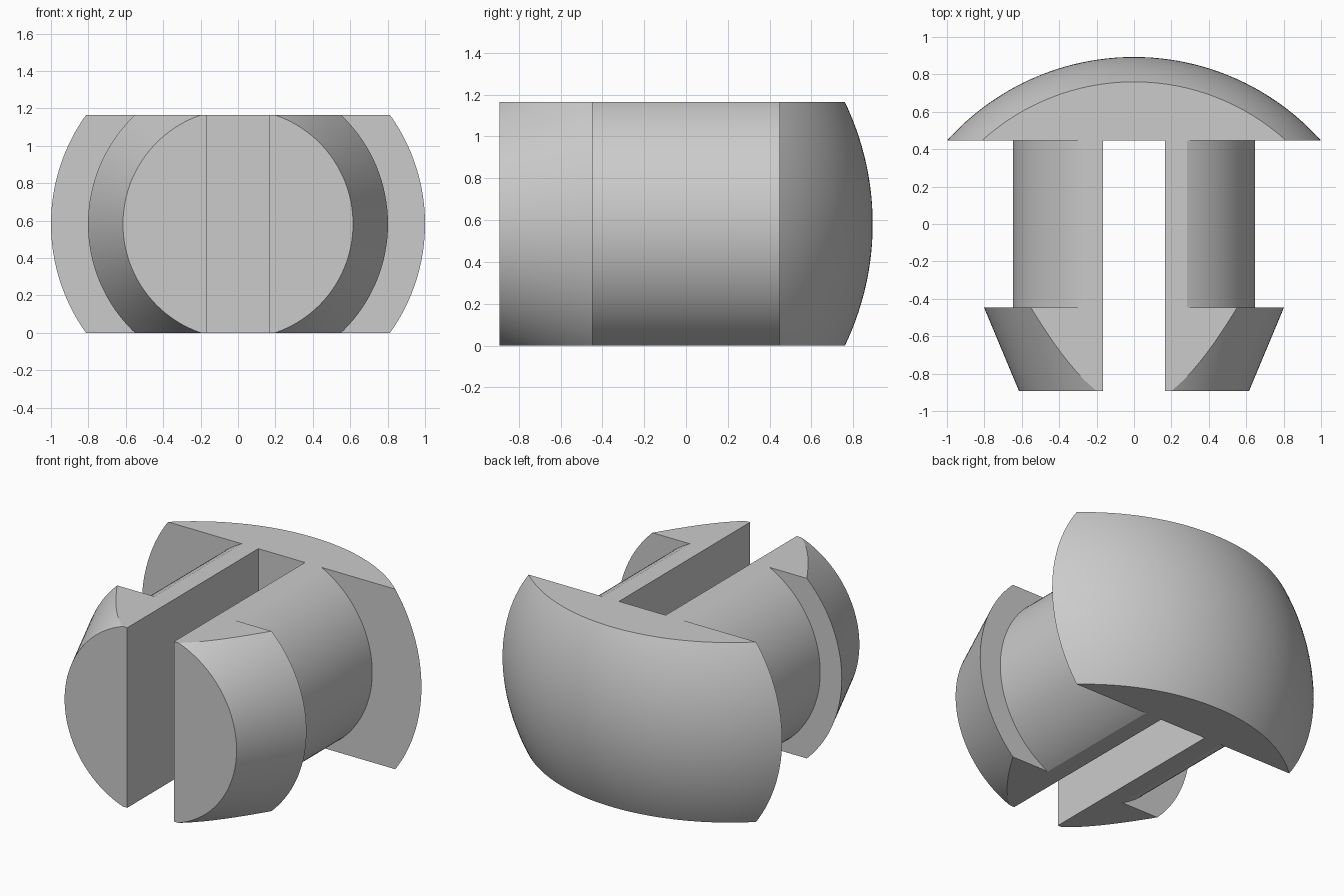
import bpy, bmesh, math
from mathutils import Vector

cube = bpy.data.objects.get("Cube")
if cube:
    bpy.data.objects.remove(cube, do_unlink=True)

HALF_H = 0.582     # half the height between the two flats
END, STEP = 0.893, 0.446
SLOT = 0.167       # half width of the slot

grey = bpy.data.materials.new("light grey plastic")
grey.use_nodes = True
colour = (0.6, 0.6, 0.6, 1)
grey.diffuse_color = colour
grey.node_tree.nodes["Principled BSDF"].inputs["Base Color"].default_value = colour


def add_object(name, bm):
    bmesh.ops.recalc_face_normals(bm, faces=bm.faces)
    mesh = bpy.data.meshes.new(name)
    bm.to_mesh(mesh)
    bm.free()
    obj = bpy.data.objects.new(name, mesh)
    bpy.context.collection.objects.link(obj)
    mesh.materials.append(grey)
    return obj


def box(name, lo, hi):
    bm = bmesh.new()
    bmesh.ops.create_cube(bm, size=1)
    lo, hi = Vector(lo), Vector(hi)
    for v in bm.verts:
        v.co = (lo + hi) / 2 + v.co * (hi - lo)
    obj = add_object(name, bm)
    obj.hide_render = True
    return obj


# Profile as (radius, y): tapered barb, shaft, then the domed head
profile = [(0, -END), (0.615, -END), (0.802, -STEP), (0.648, -STEP), (0.648, STEP)]
rise = END - STEP
dome_r = (1 + rise ** 2) / (2 * rise)
sweep = math.asin(1 / dome_r)
for i in range(25):
    a = sweep * (1 - i / 24)
    profile.append((dome_r * math.sin(a), END - dome_r * (1 - math.cos(a))))

# Turn the profile about the long axis
bm = bmesh.new()
verts = [bm.verts.new((r, y, 0)) for r, y in profile]
edges = [bm.edges.new(pair) for pair in zip(verts, verts[1:])]
bmesh.ops.spin(bm, geom=verts + edges, cent=(0, 0, 0), axis=(0, 1, 0),
               angle=math.tau, steps=128, use_merge=False)
bmesh.ops.remove_doubles(bm, verts=bm.verts, dist=1e-5)
bmesh.ops.translate(bm, verts=bm.verts, vec=(0, 0, HALF_H))
clip = add_object("push_rivet", bm)

# Trim the top and bottom flat, then cut the slot between the two legs
flats = box("flat_trimmer", (-2, -2, 0), (2, 2, 2 * HALF_H))
slot = box("slot_cutter", (-SLOT, -2, -1), (SLOT, STEP, 3))
bpy.context.view_layer.objects.active = clip
clip.select_set(True)
for cutter, operation in ((flats, 'INTERSECT'), (slot, 'DIFFERENCE')):
    mod = clip.modifiers.new(cutter.name, 'BOOLEAN')
    mod.operation = operation
    mod.solver = 'EXACT'
    mod.object = cutter
    bpy.ops.object.modifier_apply(modifier=mod.name)
    bpy.data.objects.remove(cutter, do_unlink=True)

bpy.ops.object.shade_smooth_by_angle(angle=math.radians(20))
